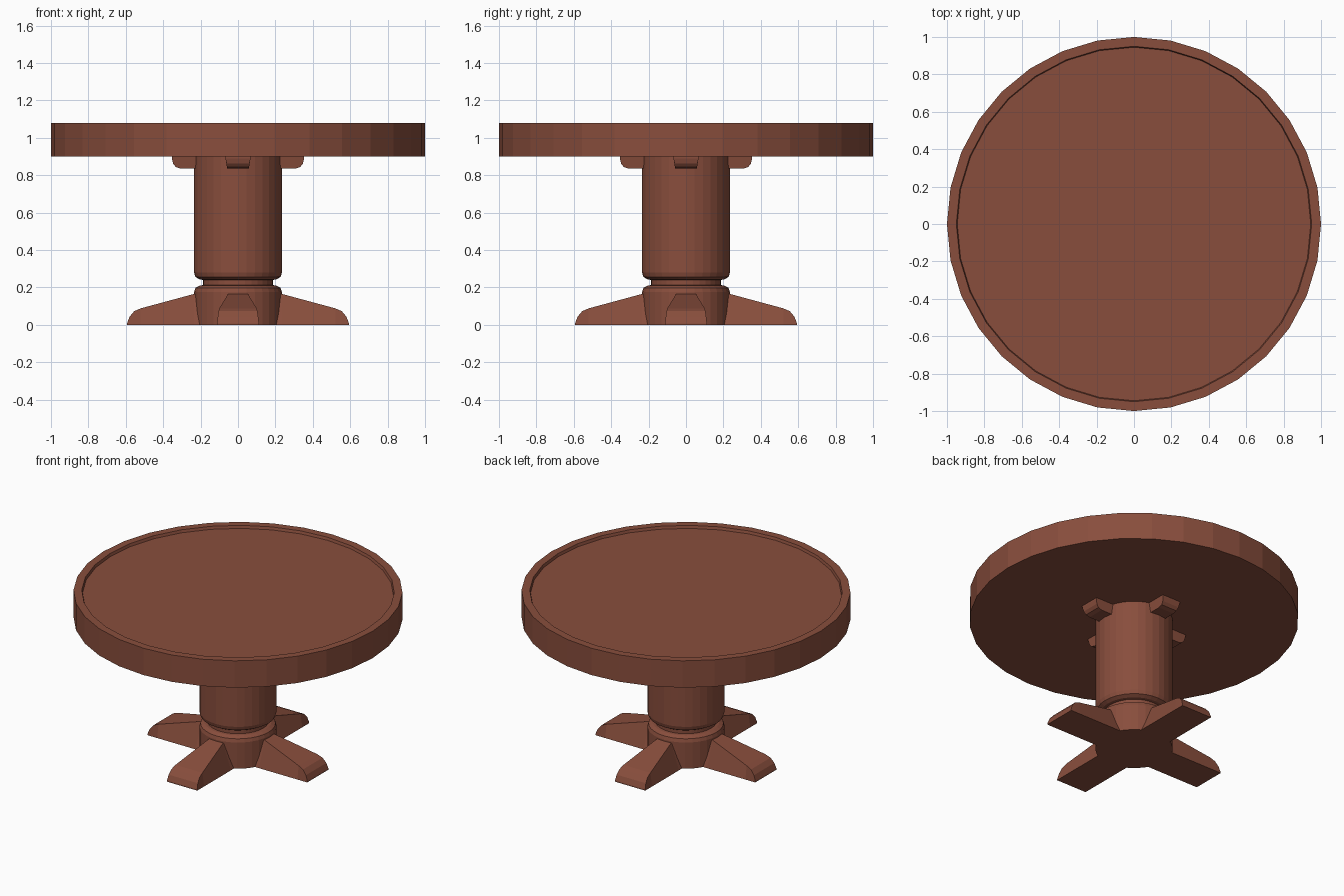
import bpy, bmesh, math

if "Cube" in bpy.data.objects:
    bpy.data.objects.remove(bpy.data.objects["Cube"])

wood = bpy.data.materials.new("reddish brown wood")
wood.diffuse_color = (0.25, 0.076, 0.046, 1)
wood.use_nodes = True
wood.node_tree.nodes["Principled BSDF"].inputs["Base Color"].default_value = wood.diffuse_color


def finish(name, bm):
    bmesh.ops.recalc_face_normals(bm, faces=bm.faces)
    me = bpy.data.meshes.new(name)
    bm.to_mesh(me)
    bm.free()
    me.materials.append(wood)
    ob = bpy.data.objects.new(name, me)
    bpy.context.collection.objects.link(ob)
    return ob


def lathe(name, profile, sides=32):
    """Turn (radius, z) points around z and cap both ends."""
    bm = bmesh.new()
    rings = []
    for r, z in profile:
        rings.append([bm.verts.new((r * math.cos(2 * math.pi * i / sides),
                                    r * math.sin(2 * math.pi * i / sides), z))
                      for i in range(sides)])
    for a, b in zip(rings, rings[1:]):
        for i in range(sides):
            j = (i + 1) % sides
            bm.faces.new((a[i], a[j], b[j], b[i]))
    bm.faces.new(rings[0])
    bm.faces.new(rings[-1])
    return finish(name, bm)


def arm(name, stations, angle):
    """Loft stations (x, z_low, half_low, z_high, half_high) and turn about z."""
    bm = bmesh.new()
    c, s = math.cos(angle), math.sin(angle)
    rings = []
    for x, z0, w0, z1, w1 in stations:
        pts = [(x, -w0, z0), (x, w0, z0), (x, w1, z1), (x, -w1, z1)]
        rings.append([bm.verts.new((px * c - py * s, px * s + py * c, pz))
                      for px, py, pz in pts])
    for a, b in zip(rings, rings[1:]):
        for i in range(4):
            j = (i + 1) % 4
            bm.faces.new((a[i], a[j], b[j], b[i]))
    bm.faces.new(rings[0])
    bm.faces.new(rings[-1])
    return finish(name, bm)


# round top with a shallow recess inside the rim
lathe("table_top", [(1, 0.90), (1, 1.08), (0.95, 1.08), (0.945, 1.062)])

# pedestal with a turned groove above the base
lathe("pedestal", [(0.235, 0.0), (0.235, 0.175), (0.228, 0.197), (0.205, 0.21),
                   (0.187, 0.212), (0.187, 0.24), (0.205, 0.243),
                   (0.228, 0.256), (0.235, 0.28), (0.235, 0.90)])

foot = [(0.19, 0, 0.113, 0.168, 0.05), (0.235, 0, 0.113, 0.165, 0.053),
        (0.52, 0, 0.113, 0.088, 0.10), (0.555, 0, 0.113, 0.073, 0.104),
        (0.58, 0, 0.113, 0.043, 0.108), (0.593, 0, 0.113, 0.008, 0.112)]
bracket = [(0.19, 0.835, 0.058, 0.90, 0.068), (0.305, 0.835, 0.058, 0.90, 0.068),
           (0.332, 0.843, 0.059, 0.90, 0.068), (0.347, 0.862, 0.062, 0.90, 0.068),
           (0.354, 0.89, 0.067, 0.90, 0.068)]

# four feet and four brackets under the top
for i, side in enumerate(("right", "back", "left", "front")):
    arm(side + "_foot", foot, i * math.pi / 2)
    arm(side + "_bracket", bracket, i * math.pi / 2)
